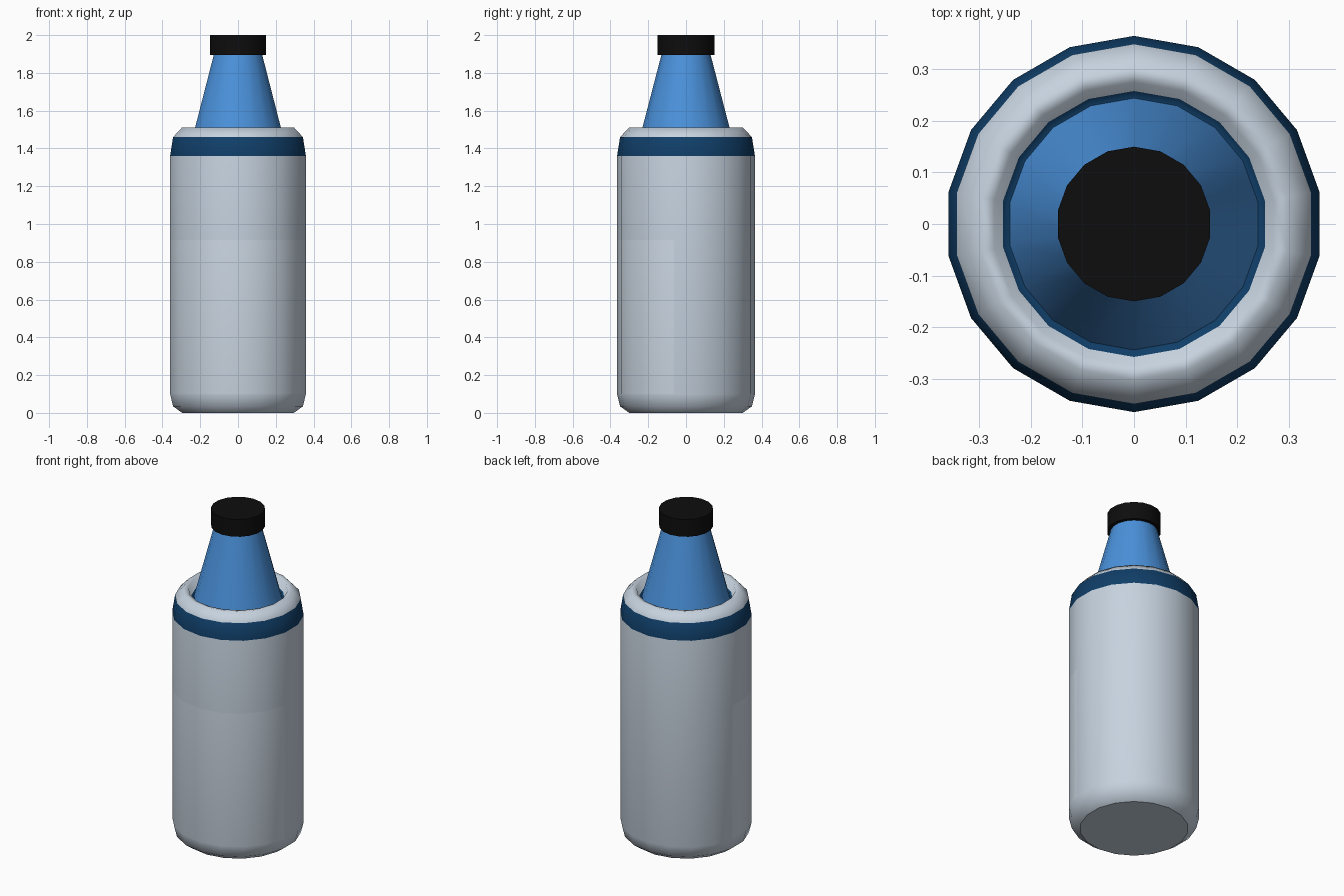
import bpy, bmesh, math

if "Cube" in bpy.data.objects:
    bpy.data.objects.remove(bpy.data.objects["Cube"])

SIDES = 18


def material(name, rgb):
    m = bpy.data.materials.new(name)
    m.diffuse_color = (*rgb, 1.0)
    m.use_nodes = True
    m.node_tree.nodes["Principled BSDF"].inputs["Base Color"].default_value = m.diffuse_color
    return m


shell = material("pale grey", (0.565, 0.645, 0.735))
panel = material("lighter grey", (0.62, 0.70, 0.79))
navy = material("navy blue", (0.005, 0.048, 0.138))
blue = material("bright blue", (0.069, 0.285, 0.71))
black = material("black", (0.004, 0.004, 0.004))


def lathe(name, profile, mats, rule=None, angle=60):
    """Revolve (radius, z) points listed from bottom to top, outside first."""
    bm = bmesh.new()
    rings = []
    for r, z in profile:
        if r == 0:
            rings.append([bm.verts.new((0, 0, z))] * SIDES)
            continue
        ring = []
        for i in range(SIDES):
            a = math.pi / 2 + 2 * math.pi * i / SIDES
            ring.append(bm.verts.new((r * math.cos(a), r * math.sin(a), z)))
        rings.append(ring)
    for k in range(len(rings) - 1):
        lo, hi = rings[k], rings[k + 1]
        for i in range(SIDES):
            j = (i + 1) % SIDES
            corners = list(dict.fromkeys((lo[i], lo[j], hi[j], hi[i])))
            f = bm.faces.new(corners)
            f.smooth = True
            if rule:
                f.material_index = rule(k, f.calc_center_median())
    bm.normal_update()
    for e in bm.edges:
        if len(e.link_faces) == 2:
            e.smooth = e.calc_face_angle() < math.radians(angle)
    me = bpy.data.meshes.new(name)
    bm.to_mesh(me)
    bm.free()
    for m in mats:
        me.materials.append(m)
    ob = bpy.data.objects.new(name, me)
    bpy.context.collection.objects.link(ob)
    return ob


# Body shell: rounded foot, half-wrap front panel, navy band, rolled rim
def body_colour(k, c):
    if k == 2:
        az = math.degrees(math.atan2(c.y, c.x)) % 360
        return 1 if 170 < az < 350 else 0
    return 2 if k in (4, 8) else 0


lathe("body", [(0.30, 0.0), (0.349, 0.035), (0.365, 0.10), (0.365, 0.915),
               (0.365, 1.36), (0.349, 1.46), (0.302, 1.51), (0.275, 1.505),
               (0.258, 1.46), (0.242, 1.458)],
      [shell, panel, navy], body_colour, angle=75)

# Flat base with a crisp edge
lathe("base", [(0, 0.0), (0.30, 0.0)], [shell])

# Tapered neck
lathe("neck", [(0.245, 1.455), (0.129, 1.90)], [blue])

# Cap
lathe("cap", [(0, 1.895), (0.15, 1.895), (0.15, 2.0), (0, 2.0)], [black])
